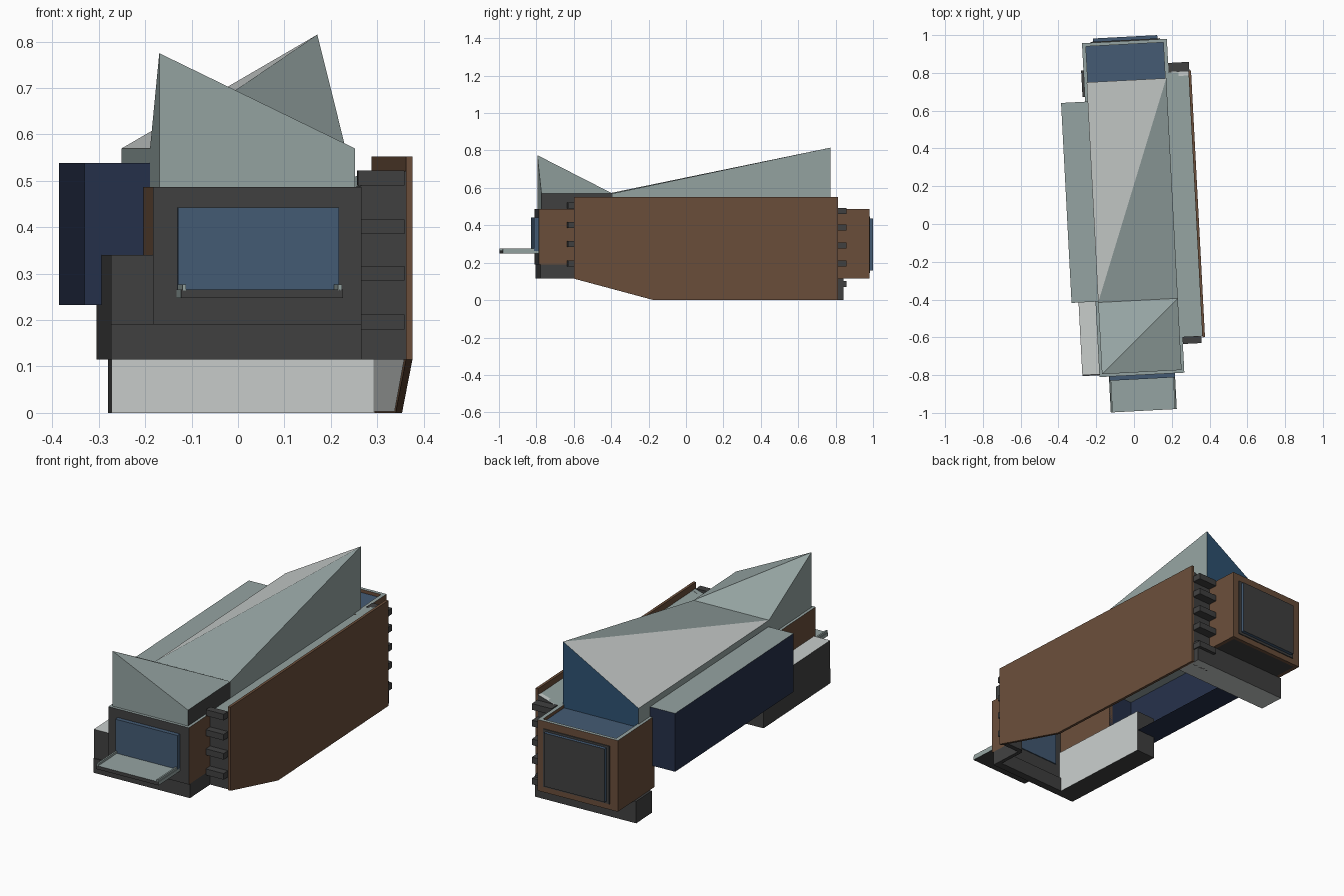
import bpy, bmesh, math

if "Cube" in bpy.data.objects:
    bpy.data.objects.remove(bpy.data.objects["Cube"])

TURN = math.radians(3)          # the whole building stands slightly turned


def mat(name, r, g, b):
    m = bpy.data.materials.new(name)
    m.diffuse_color = (r, g, b, 1)
    m.use_nodes = True
    m.node_tree.nodes["Principled BSDF"].inputs["Base Color"].default_value = m.diffuse_color
    return m


BROWN = mat("brown cladding", .145, .077, .043)
TEAL = mat("grey green roof", .30, .37, .36)
DARK = mat("charcoal", .052, .052, .052)
PALE = mat("pale grey", .58, .61, .60)
GLASS = mat("slate blue", .058, .105, .175)
NAVY = mat("navy", .019, .030, .068)
BLUE = mat("deep blue", .028, .085, .17)


def make(name, verts, faces, mats, recalc=True):
    """faces: vertex index lists, mats: one material per face."""
    me = bpy.data.meshes.new(name)
    me.from_pydata(verts, [], faces)
    slots = list(dict.fromkeys(mats))
    for m in slots:
        me.materials.append(m)
    for p, m in zip(me.polygons, mats):
        p.material_index = slots.index(m)
    if recalc:
        bm = bmesh.new()
        bm.from_mesh(me)
        bmesh.ops.recalc_face_normals(bm, faces=bm.faces)
        bm.to_mesh(me)
        bm.free()
    ob = bpy.data.objects.new(name, me)
    ob.rotation_euler.z = TURN
    bpy.context.collection.objects.link(ob)
    return ob


SIDES = {"left": (0, 4, 7, 3), "right": (1, 2, 6, 5), "front": (0, 1, 5, 4),
         "back": (3, 7, 6, 2), "bottom": (0, 3, 2, 1), "top": (4, 5, 6, 7)}


def box(name, x0, x1, y0, y1, z0, z1, m, skip=(), **side):
    """Box with optional colour per side and optional open sides."""
    v = [(x, y, z) for z in (z0, z1)
         for x, y in ((x0, y0), (x1, y0), (x1, y1), (x0, y1))]
    use = [s for s in SIDES if s not in skip]
    return make(name, v, [SIDES[s] for s in use],
                [side.get(s, m) for s in use], recalc=False)


def prism_x(name, prof, x0, x1, m):
    """Extrude a y-z profile along x."""
    n = len(prof)
    v = [(x, y, z) for x in (x0, x1) for y, z in prof]
    f = [list(range(n)), list(range(n, 2 * n))]
    f += [[i, (i + 1) % n, n + (i + 1) % n, n + i] for i in range(n)]
    return make(name, v, f, [m] * len(f))


W = .225      # half width of the main hall
R = .211      # half width of the folded roof

# Front wing: dark front wall, brown sides, open underneath
box("front_wall", -W, W, -.80, -.76, .19, .487, DARK, left=BROWN, right=BROWN, top=TEAL)
box("front_left_wall", -W, -.205, -.76, -.40, .30, .487, BROWN, top=TEAL)
box("front_right_wall", .205, W, -.76, -.60, .19, .487, BROWN, top=TEAL)
box("front_base", -.315, W, -.79, -.75, .115, .19, DARK)
box("front_base_side", .205, W, -.75, -.60, .115, .19, DARK)
box("left_base_block", -.315, -.20, -.785, -.19, .115, .34, DARK, top=PALE, right=PALE)

# Front window, with a shelf and low rails
box("front_window", -.172, .175, -.822, -.755, .262, .443, GLASS)
for x in (-.172, .164):
    box("shelf_rail", x, x + .008, -.99, -.81, .264, .277, TEAL)
box("front_shelf", -.175, .175, -.99, -.80, .248, .266, DARK, top=TEAL, left=TEAL, right=TEAL)

# Rear wing with the sunken terrace
box("rear_left_wall", -W, -.205, .64, .97, .115, .487, BROWN, top=TEAL)
box("rear_right_wall", .205, W, .70, .97, .115, .487, BROWN, top=TEAL)
box("rear_wall", -.205, .205, .952, .97, .115, .487, BROWN, top=TEAL)
box("rear_floor", -.205, .205, .69, .952, .115, .135, DARK, top=PALE)
box("terrace_floor", -.205, .205, .755, .952, .455, .47, GLASS)
box("rear_plinth", -.237, .33, .685, .825, 0, .115, DARK, front=PALE, bottom=PALE)
box("rear_window", -.165, .175, .965, .992, .158, .437, GLASS, back=DARK)
box("rear_window_frame", -.18, .19, .965, .975, .145, .448, DARK)

# Navy side bay, open to the hall
box("side_bay", -.352, -.205, -.40, .66, .233, .538, NAVY, skip=("right",), top=TEAL)
box("side_bay_upper_wall", -.212, -.205, -.40, .66, .47, .538, NAVY)

# Right annex: sloping roof, end walls and long brown wall
wall = [(-.618, .115), (-.19, 0), (.795, 0), (.795, .552), (-.618, .552)]
prism_x("long_side_wall", wall, .330, .344, BROWN)
make("long_wall_lining",
     [(.328, -.60, .12), (.328, -.19, .003), (.328, .79, .003), (.328, .79, .515), (.328, -.60, .515)],
     [[4, 3, 2, 1, 0]], [PALE], recalc=False)
make("annex_roof", [(.21, -.61, .483), (.331, -.61, .52), (.331, .79, .52), (.21, .79, .483)],
     [[0, 1, 2, 3]], [TEAL], recalc=False)
for name, y, low in (("annex_front", -.61, .115), ("annex_back", .77, 0)):
    f = [[0, 1, 2, 3], [4, 5, 6, 7], [0, 1, 5, 4], [1, 2, 6, 5], [2, 3, 7, 6], [3, 0, 4, 7]]
    v = [(x, yy, z) for yy in (y, y + .025)
         for x, z in ((.22, low), (.331, low), (.331, .521), (.22, .485))]
    make(name, v, f, [DARK] * 4 + [PALE if y > 0 else TEAL, DARK])

# Horizontal fins at both ends of the annex
for z in (.18, .285, .385, .49):
    box("front_fin", .225, .325, -.648, -.61, z, z + .032, DARK)
for z in (.07, .18, .275, .373, .46):
    box("rear_fin", .225, .335, .79, .842, z, z + .032, DARK)

# Folded roof: two opposing peaks meeting at a low cross line
ya, yb, yc, z0, ze = -.785, -.405, .762, .47, .57
top = [(-R, ya, .775), (R, ya, ze), (R, yb, ze), (-R, yb, ze), (R, yc, .815), (-R, yc, ze)]
v = top + [(x, y, z0) for x, y, _ in top]
make("folded_roof", v,
     [[0, 1, 2], [0, 2, 3], [3, 2, 4], [3, 4, 5],
      [6, 7, 1, 0], [7, 8, 2, 1], [8, 10, 4, 2], [10, 11, 5, 4], [11, 9, 3, 5], [9, 6, 0, 3]],
     [TEAL, TEAL, TEAL, PALE, TEAL, DARK, TEAL, BLUE, TEAL, TEAL])
